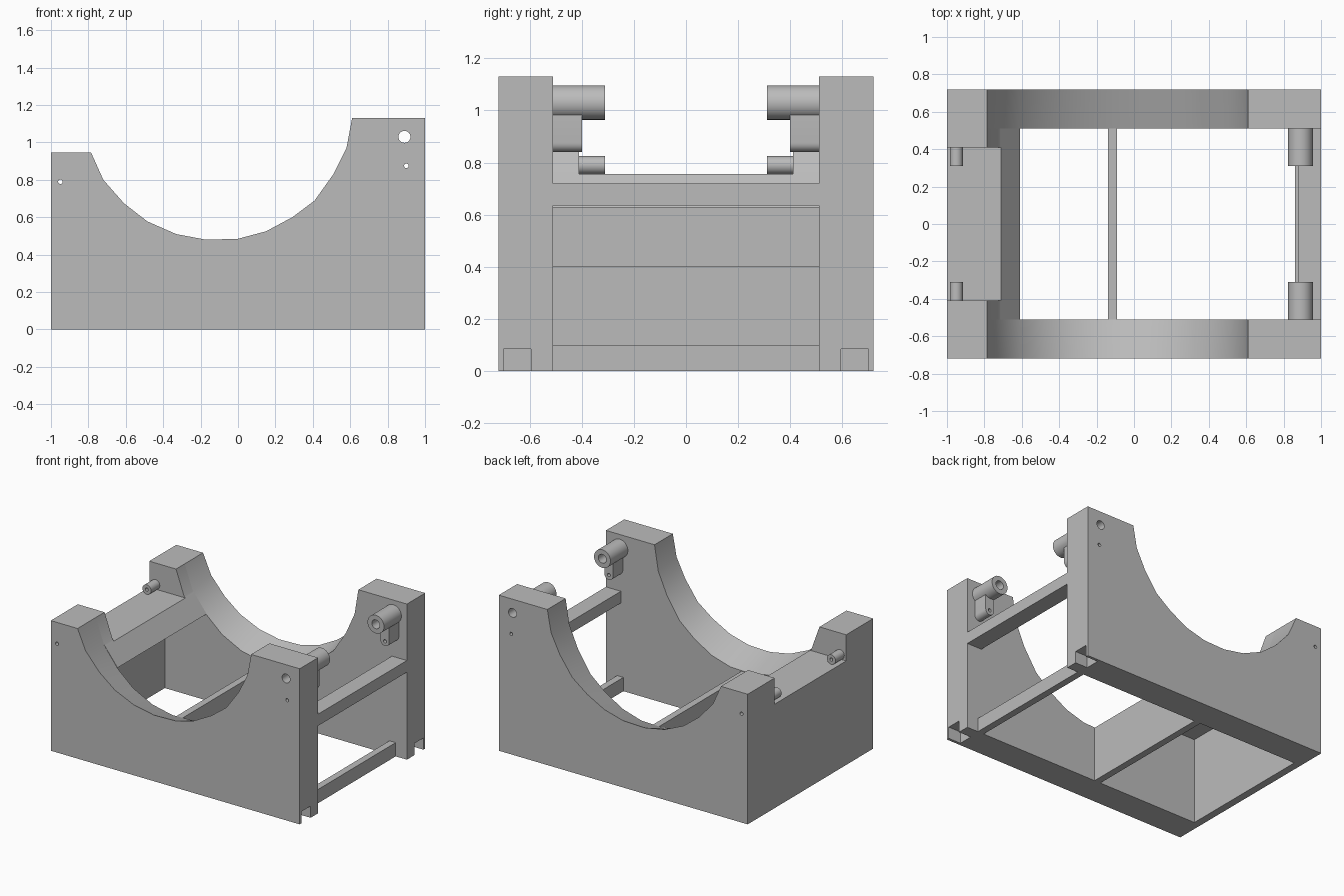
import bpy, bmesh, math

old = bpy.data.objects.get("Cube")
if old:
    bpy.data.objects.remove(old, do_unlink=True)

grey = bpy.data.materials.new("plain grey")
grey.use_nodes = True
COLOUR = (0.5, 0.5, 0.5, 1)
grey.diffuse_color = COLOUR
grey.node_tree.nodes["Principled BSDF"].inputs["Base Color"].default_value = COLOUR


def loft(bm, loop_a, loop_b):
    """Closed solid between two loops of equal length."""
    a = [bm.verts.new(p) for p in loop_a]
    b = [bm.verts.new(p) for p in loop_b]
    n = len(a)
    bm.faces.new(a)
    bm.faces.new(b[::-1])
    for i in range(n):
        j = (i + 1) % n
        bm.faces.new((a[i], b[i], b[j], a[j]))


def prism(bm, profile, y0, y1):
    loft(bm, [(x, y0, z) for x, z in profile], [(x, y1, z) for x, z in profile])


def rect(x0, x1, z0, z1):
    return [(x0, z0), (x1, z0), (x1, z1), (x0, z1)]


def circle(x, z, r, n=32):
    return [(x + r * math.cos(2 * math.pi * i / n), z + r * math.sin(2 * math.pi * i / n))
            for i in range(n)]


def finish(name, bm):
    bmesh.ops.recalc_face_normals(bm, faces=bm.faces[:])
    mesh = bpy.data.meshes.new(name)
    bm.to_mesh(mesh)
    bm.free()
    obj = bpy.data.objects.new(name, mesh)
    bpy.context.collection.objects.link(obj)
    mesh.materials.append(grey)
    return obj


def solid(name, profile, y0, y1):
    bm = bmesh.new()
    prism(bm, profile, y0, y1)
    return finish(name, bm)


def select(obj):
    bpy.ops.object.select_all(action="DESELECT")
    obj.select_set(True)
    bpy.context.view_layer.objects.active = obj


def cut(obj, cutter):
    mod = obj.modifiers.new("cut", "BOOLEAN")
    mod.operation = "DIFFERENCE"
    mod.solver = "EXACT"
    mod.object = cutter
    select(obj)
    bpy.ops.object.modifier_apply(modifier=mod.name)


# Cradle profile; the saddle surface dips towards the inside
ARC = [(0.61, 1.13), (0.58, 0.97), (0.51, 0.83), (0.41, 0.69), (0.29, 0.6),
       (0.15, 0.525), (0, 0.485), (-0.17, 0.48), (-0.33, 0.51), (-0.485, 0.578),
       (-0.61, 0.675), (-0.72, 0.80), (-0.785, 0.945)]
HINGE, PIN, CATCH = (0.89, 1.03), (0.9, 0.875), (-0.95, 0.79)


def dipped(x, z):
    u = (x + 0.09) / 0.7
    return (x, z - 0.08 * math.sqrt(max(0, 1 - u * u)))


inner_arc = [ARC[0]] + [dipped(*p) for p in ARC[1:-1]] + [ARC[-1]]


def outline(arc):
    return [(-1, 0), (1, 0), (1, 1.13)] + arc + [(-1, 0.945)]


# Cutters: pin holes and foot notches
bm = bmesh.new()
for (x, z), r in ((HINGE, 0.032), (PIN, 0.012), (CATCH, 0.012)):
    prism(bm, circle(x, z, r, 24), -0.9, 0.9)
for s in (-1, 1):
    prism(bm, rect(0.9, 1.1, -0.1, 0.085), s * 0.595, s * 0.7)
cutter = finish("hole_cutter", bm)
cutter.hide_render = True

parts = []
for s, side in ((-1, "front"), (1, "back")):
    # Side plate with sloped saddle
    bm = bmesh.new()
    loft(bm, [(x, s * 0.72, z) for x, z in outline(ARC)],
         [(x, s * 0.51, z) for x, z in outline(inner_arc)])
    plate = finish(side + "_side_plate", bm)

    # Thickened post at the low end
    post = solid(side + "_post", [(-1, 0.7), (-0.67, 0.7), (-0.71, 0.755), inner_arc[-2],
                                  ARC[-1], (-1, 0.945)], s * 0.41, s * 0.511)

    # Hinge barrel with its hanging lug
    barrel = solid(side + "_hinge_barrel", circle(*HINGE, 0.066), s * 0.31, s * 0.512)
    x, z = PIN
    half = [(x + 0.035 * math.cos(a), z + 0.035 * math.sin(a))
            for a in (math.pi * (1 + i / 12) for i in range(13))]
    lug = solid(side + "_hinge_lug", half + [(x + 0.035, 0.985), (x - 0.035, 0.985)],
                s * 0.4, s * 0.512)

    # Small catch boss
    boss = solid(side + "_catch_boss", circle(*CATCH, 0.035, 24), s * 0.31, s * 0.412)
    group = [plate, post, barrel, lug, boss]
    for obj in group:
        cut(obj, cutter)
    parts += group
bpy.data.objects.remove(cutter, do_unlink=True)

# End wall with overhanging shelf
parts.append(solid("end_wall", [(-1, 0), (-0.945, 0), (-0.945, 0.627), (-0.61, 0.627),
                                (-0.71, 0.755), (-1, 0.755)], -0.511, 0.511))

# Cross members
for name, shape in (("middle_wall", rect(-0.14, -0.09, 0, 0.4)),
                    ("lower_bar", rect(0.86, 0.91, 0, 0.1)),
                    ("upper_bar", rect(0.88, 1, 0.635, 0.72))):
    parts.append(solid(name, shape, -0.511, 0.511))

for obj in parts:
    select(obj)
    bpy.ops.object.shade_smooth_by_angle(angle=math.radians(30))
